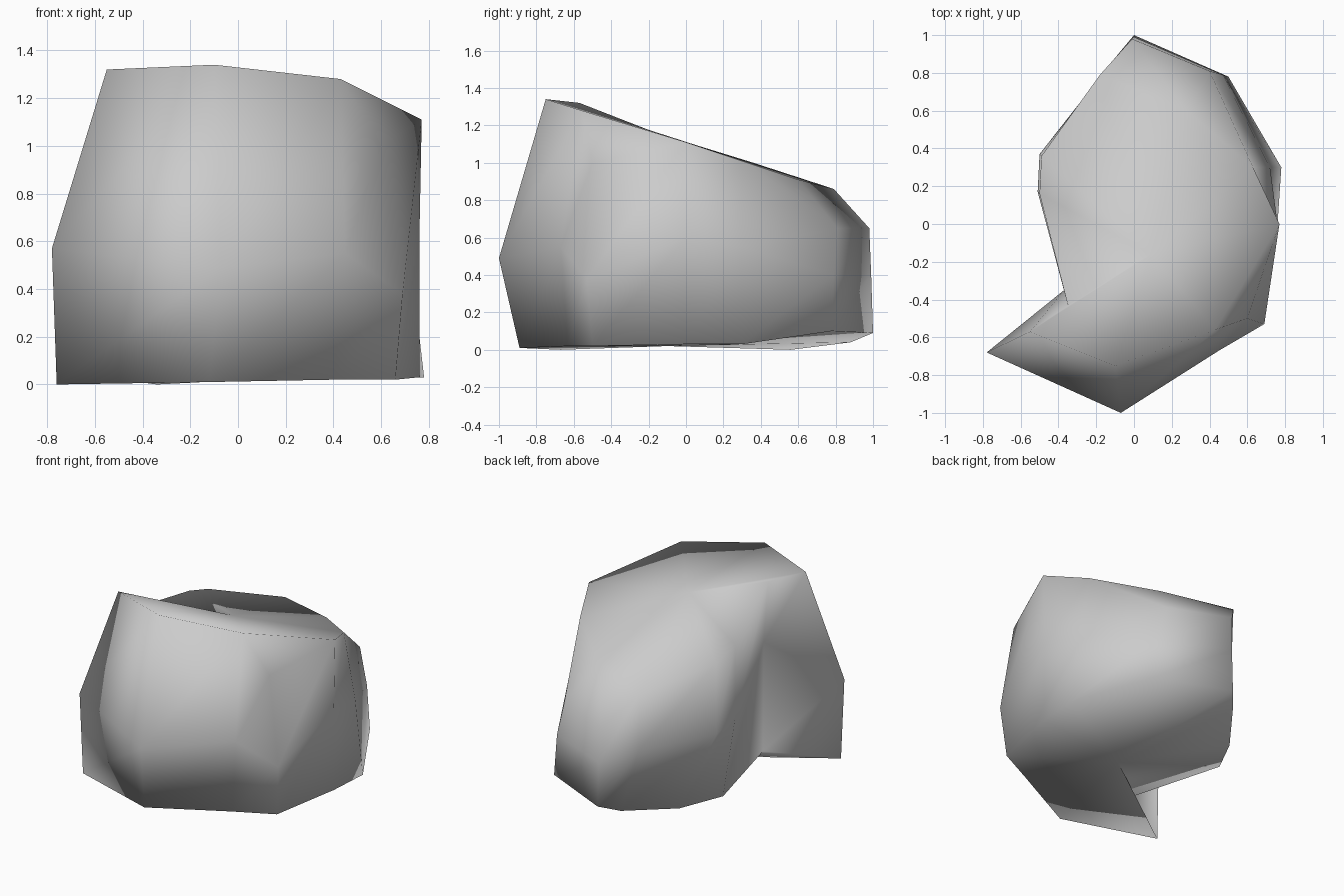
import bpy
import bmesh

# Remove the default cube if it is there
default_cube = bpy.data.objects.get("Cube")
if default_cube:
    bpy.data.objects.remove(default_cube, do_unlink=True)


def make_material(name, colour):
    material = bpy.data.materials.new(name)
    material.use_nodes = True
    material.diffuse_color = colour
    shader = next(n for n in material.node_tree.nodes if n.type == "BSDF_PRINCIPLED")
    shader.inputs["Base Color"].default_value = colour
    shader.inputs["Roughness"].default_value = 0.8
    return material


def bridge(bm, lower, upper):
    """Join two rings of equal length with quads."""
    count = len(lower)
    for i in range(count):
        j = (i + 1) % count
        bm.faces.new((lower[i], lower[j], upper[j], upper[i]))


def fan(bm, points, hub):
    """Join each pair of neighbouring points to one hub."""
    for first, second in zip(points, points[1:]):
        bm.faces.new((first, second, hub))


# Three outlines of the boulder, running round from the pointed spur
base_outline = [
    (-.76, -.67, 0), (-.12, -.89, .01), (.4, -.63, .02), (.66, -.5, .02),
    (.76, 0, .03), (.78, .3, .03), (.5, .78, .1), (0, 1, .09),
    (-.1, .88, .04), (-.34, .56, 0), (-.49, .28, .02), (-.33, -.4, .04),
]
waist_outline = [
    (-.78, -.68, .57), (-.07, -1, .49), (.45, -.67, .55), (.69, -.53, .38),
    (.76, 0, .6), (.72, .3, .55), (.47, .79, .4), (0, .99, .4),
    (-.17, .78, .45), (-.5, .37, .5), (-.51, .17, .55), (-.37, -.35, .85),
]
crown_outline = [
    (-.55, -.57, 1.32), (-.1, -.75, 1.34), (.43, -.56, 1.28), (.6, -.5, 1),
    (.77, 0, 1.11), (.63, .3, 1.01), (.4, .81, .65), (-.01, .98, .65),
    (-.18, .79, .86), (-.49, .36, 1), (-.5, .16, 1.06), (-.35, -.43, 1.25),
]

# Loft the outlines into the sides of the stone
bm = bmesh.new()
rings = [[bm.verts.new(point) for point in outline]
         for outline in (base_outline, waist_outline, crown_outline)]
base, waist, crown = rings
bridge(bm, base, waist)
bridge(bm, waist, crown)

# Underside
fan(bm, base + base[:1], bm.verts.new((.05, -.1, .02)))

# Chipped front corner
bm.faces.new(crown[2:5])

# Back shoulder, dropping from the top slope to the low rear corners
shoulder = bm.verts.new((.28, .6, .91))
fan(bm, crown[5:9], shoulder)

# Sloping top
rim = crown[:3] + crown[4:6] + [shoulder] + crown[8:]
fan(bm, rim + rim[:1], bm.verts.new((.09, -.16, 1.16)))

bmesh.ops.recalc_face_normals(bm, faces=bm.faces[:])
for face in bm.faces:
    face.smooth = True

mesh = bpy.data.meshes.new("boulder")
bm.to_mesh(mesh)
bm.free()
mesh.materials.append(make_material("stone grey", (.6, .6, .6, 1)))
boulder = bpy.data.objects.new("boulder", mesh)
bpy.context.collection.objects.link(boulder)
